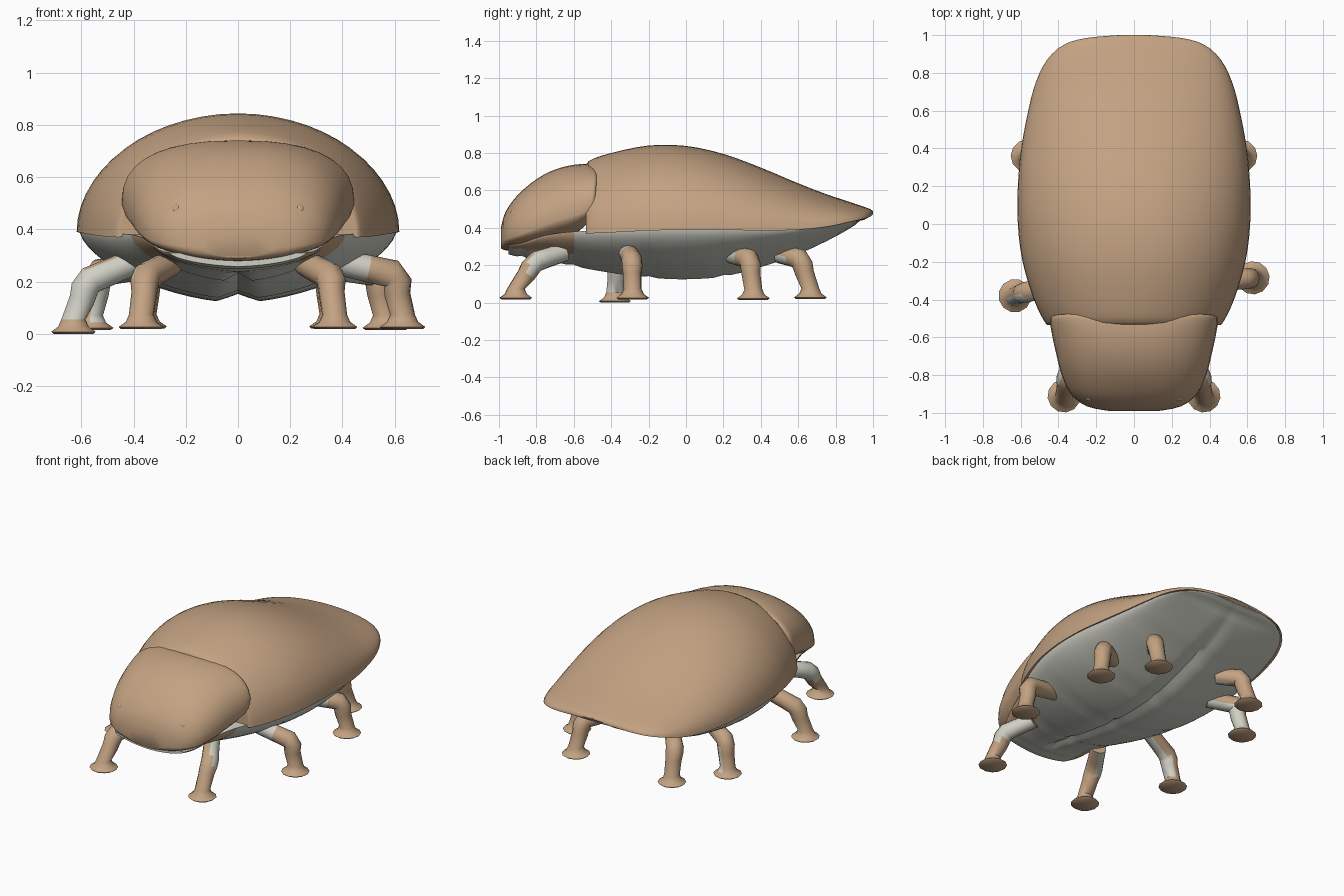
import bpy, bmesh, math
from mathutils import Vector

if "Cube" in bpy.data.objects:
    bpy.data.objects.remove(bpy.data.objects["Cube"])


def material(name, rgb):
    m = bpy.data.materials.new(name)
    m.diffuse_color = (*rgb, 1)
    m.use_nodes = True
    m.node_tree.nodes["Principled BSDF"].inputs["Base Color"].default_value = m.diffuse_color
    return m


TAN = material("tan_shell", (0.55, 0.365, 0.225))
PALE = material("pale_grey", (0.63, 0.63, 0.56))


def smooth_rows(rows, steps=3):
    """Catmull-Rom resampling of a table of section values."""
    out = []
    for i in range(len(rows) - 1):
        a, b = rows[max(i - 1, 0)], rows[i]
        c, d = rows[i + 1], rows[min(i + 2, len(rows) - 1)]
        for k in range(steps):
            t = k / steps
            out.append([0.5 * (2 * q + (r - p) * t + (2 * p - 5 * q + 4 * r - s) * t * t
                               + (3 * q - p - 3 * r + s) * t ** 3)
                        for p, q, r, s in zip(a, b, c, d)])
    out.append(list(rows[-1]))
    return out


def power_point(angle, n):
    """Point of a unit superellipse."""
    c, s = math.cos(angle), math.sin(angle)
    return (math.copysign(abs(c) ** (2 / n), c), math.copysign(abs(s) ** (2 / n), s))


def loft(name, rings, mats, rule=None, angle=40):
    bm = bmesh.new()
    vs = [[bm.verts.new(p) for p in ring] for ring in rings]
    n = len(vs[0])
    for a, b in zip(vs, vs[1:]):
        for i in range(n):
            j = (i + 1) % n
            bm.faces.new((a[i], a[j], b[j], b[i]))
    bm.faces.new(vs[0])
    bm.faces.new(vs[-1])
    bmesh.ops.recalc_face_normals(bm, faces=bm.faces)
    bm.normal_update()
    if rule:
        for f in bm.faces:
            f.material_index = int(rule(f.calc_center_median(), f.normal))
    me = bpy.data.meshes.new(name)
    bm.to_mesh(me)
    bm.free()
    for m in mats:
        me.materials.append(m)
    ob = bpy.data.objects.new(name, me)
    bpy.context.collection.objects.link(ob)
    bpy.ops.object.select_all(action='DESELECT')
    ob.select_set(True)
    bpy.context.view_layer.objects.active = ob
    bpy.ops.object.shade_smooth_by_angle(angle=math.radians(angle))
    return ob


# Wing shell: y, half width, rim height, top height
shell = smooth_rows([
    (-.535, .45, .37, .71), (-.52, .472, .37, .757), (-.40, .53, .375, .80),
    (-.20, .59, .385, .84), (0, .615, .39, .838), (.20, .615, .39, .795),
    (.40, .597, .385, .722), (.60, .56, .39, .638), (.75, .52, .405, .58),
    (.87, .46, .43, .54), (.95, .37, .448, .513), (.985, .25, .46, .50),
    (1.0, .08, .472, .488)])
rings = []
for y, w, r, t in shell:
    arc = [power_point(math.pi * i / 28, 2) for i in range(29)]
    ring = [(w * c, y, r + (t - r) * s) for c, s in arc]
    # inner lip under the rim
    ring += [(w * k, y, r + .008) for k in (-.96, -.5, 0, .5, .96)]
    rings.append(ring)
loft("wing_shell", rings, [TAN], angle=45)

# Belly: y, half width, rim height, bottom height, with a middle groove
belly = smooth_rows([
    (-.95, .26, .31, .258), (-.88, .30, .32, .243), (-.75, .35, .36, .225),
    (-.60, .41, .38, .19),
    (-.40, .51, .385, .153), (-.20, .575, .395, .127), (0, .603, .395, .118),
    (.20, .603, .395, .133), (.40, .58, .39, .185), (.60, .545, .395, .255),
    (.80, .485, .42, .352), (.93, .38, .445, .43), (.99, .20, .468, .462)], 4)
rings = []
for k, (y, w, r, b) in enumerate(belly):
    crease = .008 if k % 8 == 4 else 0
    ring = []
    for i in range(33):
        c, s = power_point(math.pi * i / 32, 1.65)
        groove = min(.035, (r - b) * .2) * max(0, 1 - abs(c) / .14)
        if y < -.8:
            groove = 0
        ring.append((w * c, y, r - (r - b) * s + (groove + crease * s) * (s > .3)))
    rings.append(ring)
# tan cheeks along the front sides, under the head
loft("belly", rings, [TAN, PALE],
     lambda c, n: not (c.y < -.58 and c.z > .265 and abs(n.x) > .35), 35)

# Head shield: y, half width, bottom, widest height, top
head = smooth_rows([
    (-.99, .13, .29, .33, .40), (-.965, .25, .28, .34, .485),
    (-.90, .335, .28, .36, .575), (-.80, .385, .28, .40, .66),
    (-.70, .412, .29, .44, .712), (-.60, .435, .32, .47, .737),
    (-.53, .445, .36, .50, .74), (-.512, .435, .38, .50, .733)])
rings = []
for y, w, b, m, t in head:
    back = max(0, (y + .9) / .4)
    ring = []
    for i in range(36):
        a = 2 * math.pi * i / 36
        c, s = power_point(a, 2.5 if math.sin(a) > 0 else 1.8)
        shift = .085 * c * c * (1.3 - c * c) + (0 if s > 0 else .08 * s)
        ring.append((w * c, y + back * shift, m + s * ((t - m) if s > 0 else (m - b))))
    rings.append(ring)
loft("head_shield", rings, [TAN], angle=50)

# Small eye bumps
for side, label in ((-1, "left"), (1, "right")):
    bpy.ops.mesh.primitive_uv_sphere_add(segments=12, ring_count=8, radius=.022,
                                         location=(side * .235, -.918, .475))
    eye = bpy.context.object
    eye.name = label + "_eye"
    eye.data.materials.append(TAN)
    bpy.ops.object.shade_smooth()


def leg(name, hip, knee, foot, rule):
    """Bent tube ending in a flared sucker foot."""
    hip, knee, foot = Vector(hip), Vector(knee), Vector(foot)
    h = foot - hip
    side = Vector((-h.y, h.x, 0)).normalized()
    ankle = foot + Vector((0, 0, .055))
    shin = knee.lerp(ankle, .5)
    pts = [hip, hip.lerp(knee, .6), knee, knee.lerp(ankle, .2) + (knee - hip) * .06, shin, ankle,
           foot + Vector((0, 0, .028)), foot + Vector((0, 0, .008)), foot]
    radii = [.05, .052, .055, .055, .05, .048, .06, .088, .078]
    rings = []
    for i, (p, r) in enumerate(zip(pts, radii)):
        d = pts[min(i + 1, len(pts) - 1)] - pts[max(i - 1, 0)]
        d = Vector((0, 0, -1)) if i > 4 else d.normalized()
        up = side.cross(d).normalized()
        rings.append([p + r * (math.cos(a) * side + math.sin(a) * up)
                      for a in [2 * math.pi * k / 12 for k in range(12)]])
    loft(name, rings, [TAN, PALE], rule, 50)


# Front and rear pairs, mirrored
for sx, label in ((-1, "left"), (1, "right")):
    # pale on the outer and back side of the thigh
    leg("front_leg_" + label, (sx * .26, -.65, .27), (sx * .35, -.80, .22),
        (sx * .37, -.91, .018),
        lambda c, n, s=sx: c.z > .15 and ((n.x * s > .2 and n.y > -.3)
                                          or (n.y > .3 and n.x * s > -.3)))
    leg("rear_leg_" + label, (sx * .25, .50, .26), (sx * .34, .605, .235),
        (sx * .36, .665, .02), lambda c, n: c.y < .54 and n.z < -.2)
    # the left one has a pale inner side, the right one a pale hip
    hind_rule = ((lambda c, n: n.x > .2 and .05 < c.z < .22) if sx < 0 else
                 (lambda c, n: c.z > .18 and n.y < -.1 and c.x < .49))
    leg("hind_middle_leg_" + label, (sx * .38, .25, .255), (sx * .525, .335, .235),
        (sx * .565, .36, .015), hind_rule)

# Middle legs, posed differently on each side
leg("middle_leg_right", (.36, -.315, .28), (.59, -.29, .23), (.63, -.285, .018),
    lambda c, n: c.z > .16 and n.y < -.1 and c.x < .53)
leg("middle_leg_left", (-.40, -.32, .275), (-.565, -.36, .205), (-.63, -.38, 0),
    lambda c, n: c.z > .065 and n.z < .75 and (n.y < -.2 or n.x > .3))
